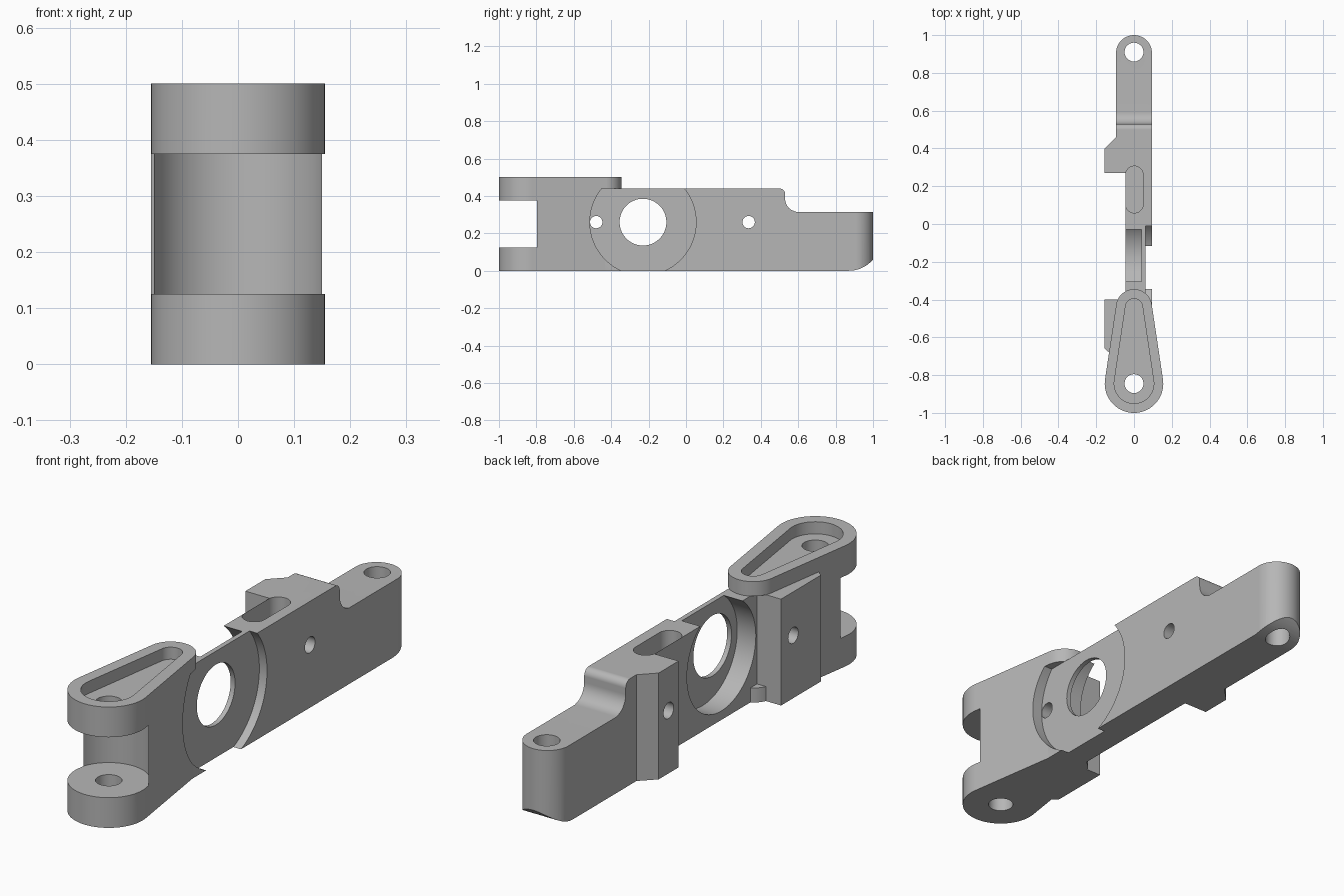
import bpy
import bmesh
from math import sin, cos, pi, asin
from mathutils import Vector

default = bpy.data.objects.get("Cube")
if default:
    bpy.data.objects.remove(default, do_unlink=True)

grey = bpy.data.materials.new("machined_grey")
grey.use_nodes = True
COLOUR = (0.47, 0.47, 0.47, 1)
grey.diffuse_color = COLOUR
grey.node_tree.nodes["Principled BSDF"].inputs["Base Color"].default_value = COLOUR


def arc(cx, cy, r, a0, a1, n=24):
    """Points along an arc, angles in radians."""
    return [(cx + r * cos(a0 + (a1 - a0) * i / n), cy + r * sin(a0 + (a1 - a0) * i / n))
            for i in range(n + 1)]


def prism(name, outline, lo, hi, axis="Z"):
    """Extrude an outline along Z (x, y points) or X (y, z points)."""
    bm = bmesh.new()
    place = (lambda u, v, w: (u, v, w)) if axis == "Z" else (lambda u, v, w: (w, u, v))
    face = bm.faces.new([bm.verts.new(place(u, v, lo)) for u, v in outline])
    grown = bmesh.ops.extrude_face_region(bm, geom=[face])["geom"]
    moved = [g for g in grown if isinstance(g, bmesh.types.BMVert)]
    bmesh.ops.translate(bm, verts=moved, vec=Vector(place(0, 0, hi - lo)))
    bmesh.ops.recalc_face_normals(bm, faces=bm.faces)
    mesh = bpy.data.meshes.new(name)
    bm.to_mesh(mesh)
    bm.free()
    mesh.materials.append(grey)
    ob = bpy.data.objects.new(name, mesh)
    bpy.context.collection.objects.link(ob)
    return ob


def disc(name, u, v, r, lo, hi, axis="Z", n=64):
    return prism(name, arc(u, v, r, 0, 2 * pi, n)[:-1], lo, hi, axis)


def box(name, x0, x1, y0, y1, z0, z1):
    return prism(name, [(x0, y0), (x1, y0), (x1, y1), (x0, y1)], z0, z1)


def combine(target, tool, operation="DIFFERENCE"):
    """Apply a boolean and discard the tool object."""
    tool.hide_render = True
    mod = target.modifiers.new("join", "BOOLEAN")
    mod.operation, mod.solver, mod.object = operation, "EXACT", tool
    bpy.context.view_layer.objects.active = target
    bpy.ops.object.modifier_apply(modifier=mod.name)
    bpy.data.objects.remove(tool, do_unlink=True)


PIN_Y = -0.845


def teardrop(inset):
    """Large front arc joined by tangents to a small rear arc."""
    big, small, rear = 0.155 - inset, 0.095 - inset, -0.44
    t = asin((big - small) / (rear - PIN_Y))
    return arc(0, rear, small, t, pi - t) + arc(0, PIN_Y, big, pi - t, 2 * pi + t, 40)


# Main bar: plan outline with the two side pads
plan = ([(0.095, -0.66), (0.095, 0.905)] + arc(0, 0.905, 0.095, 0, pi)[1:]
        + [(-0.095, 0.46), (-0.155, 0.40), (-0.155, 0.27), (-0.045, 0.27),
           (-0.045, -0.40), (-0.155, -0.40), (-0.155, -0.66), (-0.12, -0.69), (0.05, -0.69)])
bar = prism("link_body", plan, 0, 0.6)

# Side profile: stepped top and rounded rear underside
profile = ([(-0.8, 0), (0.87, 0)] + arc(0.87, 0.17, 0.17, -pi / 2, -0.7, 10)[1:]
           + [(1.05, 0.11), (1.05, 0.315), (0.59, 0.315)]
           + arc(0.60, 0.385, 0.07, -pi / 2 - 0.5, -pi, 8)
           + arc(0.50, 0.41, 0.03, 0, pi / 2, 8) + [(-0.8, 0.44)])
combine(bar, prism("side_profile", profile, -0.3, 0.3, "X"), "INTERSECT")

# Teardrop fork end, relieved beside the bar between its top and bottom lips
fork = prism("fork_end", teardrop(0), 0, 0.5)
combine(fork, box("side_relief", -0.3, -0.045, -0.40, 0, 0.06, 0.44))
combine(bar, fork, "UNION")

# Fork gap, top recess and pin holes
combine(bar, disc("fork_gap", 0, PIN_Y, 0.157, 0.125, 0.375))
combine(bar, box("fork_gap_front", -0.3, 0.3, -1.1, PIN_Y + 0.03, 0.125, 0.375))
combine(bar, prism("top_recess", teardrop(0.05), 0.45, 0.6))
for y in (PIN_Y, 0.91):
    combine(bar, disc("pin_hole", 0, y, 0.05, -0.1, 0.6, n=40))

# Round seat on the left face, kept below the top lip
seat = disc("round_seat", -0.23, 0.26, 0.284, 0.06, 0.3, "X", 96)
combine(seat, box("seat_limit", 0, 0.4, -0.6, -0.3, 0.44, 0.6))
combine(bar, seat)

# Pocket on the right face and its through hole
combine(bar, disc("round_pocket", -0.167, 0.262, 0.225, -0.046, 0.04, "X", 80))
combine(bar, disc("large_hole", -0.23, 0.26, 0.125, -0.3, 0.3, "X"))

# Cross holes
for y in (-0.48, 0.335):
    combine(bar, disc("cross_hole", y, 0.26, 0.033, -0.3, 0.3, "X", 32))

# Slot in the top face
slot = arc(0.002, 0.26, 0.0465, 0, pi) + arc(0.002, 0.105, 0.0465, pi, 2 * pi)
combine(bar, prism("top_slot", slot, 0.30, 0.6))

# Smooth curved walls, crisp edges
bpy.ops.object.select_all(action="DESELECT")
bar.select_set(True)
bpy.context.view_layer.objects.active = bar
bpy.ops.object.shade_smooth_by_angle(angle=0.5)
weighted = bar.modifiers.new("even_shading", "WEIGHTED_NORMAL")
weighted.keep_sharp = True
